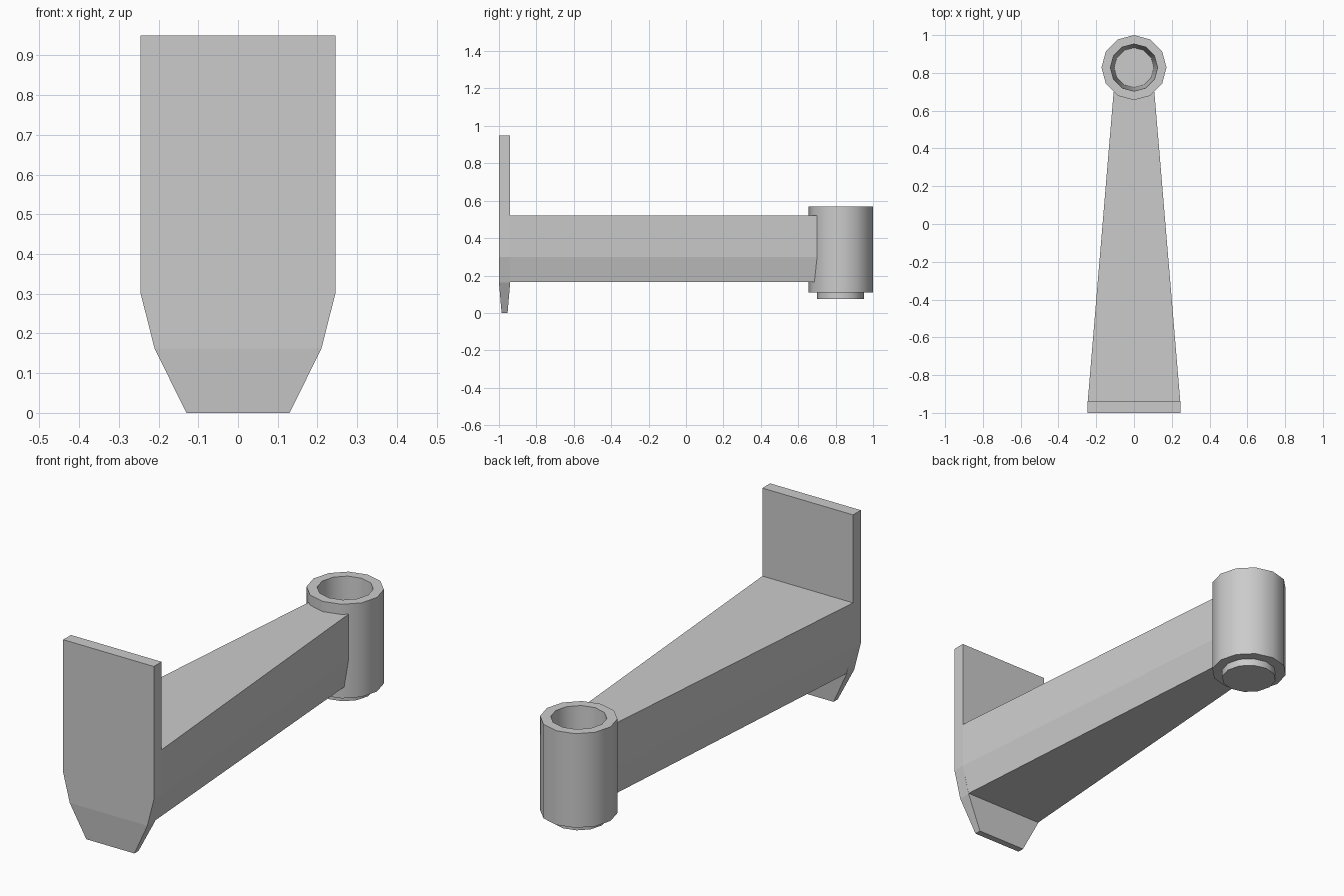
import bpy, bmesh
from math import sin, cos, tau

if "Cube" in bpy.data.objects:
    bpy.data.objects.remove(bpy.data.objects["Cube"])


def loft(name, rings, cap_start=True, cap_end=True, smooth=False):
    """Skin a list of equal-length closed rings."""
    bm = bmesh.new()
    loops = [[bm.verts.new(p) for p in ring] for ring in rings]
    n = len(loops[0])
    for a, b in zip(loops, loops[1:]):
        for i in range(n):
            j = (i + 1) % n
            bm.faces.new((a[i], a[j], b[j], b[i]))
    if cap_start:
        bm.faces.new(loops[0][::-1])
    if cap_end:
        bm.faces.new(loops[-1])
    bmesh.ops.recalc_face_normals(bm, faces=bm.faces)
    me = bpy.data.meshes.new(name)
    bm.to_mesh(me)
    bm.free()
    ob = bpy.data.objects.new(name, me)
    bpy.context.collection.objects.link(ob)
    if smooth:
        bpy.ops.object.select_all(action='DESELECT')
        ob.select_set(True)
        bpy.context.view_layer.objects.active = ob
        bpy.ops.object.shade_smooth_by_angle(angle=0.7)
    return ob


def turned(name, profile, cy, sides=12):
    """Revolve (radius, z) pairs about a vertical axis at y = cy."""
    return loft(name, [[(r * sin(tau * i / sides), cy + r * cos(tau * i / sides), z)
                        for i in range(sides)] for r, z in profile], smooth=True)


# Mounting plate: tapered foot at the bottom, rings stacked upward
def plate_ring(w, z, inset=0.0):
    y0, y1 = -1.0 + inset, -0.94 - inset
    return [(-w, y0, z), (w, y0, z), (w, y1, z), (-w, y1, z)]


loft("mounting_plate", [plate_ring(0.13, 0.0, 0.014), plate_ring(0.21, 0.162),
                        plate_ring(0.245, 0.30), plate_ring(0.245, 0.95)])

# Arm: section narrows towards the collar, open where it meets the plate
section = [(0.21, 0.165), (0.245, 0.30), (0.245, 0.52)]
section += [(-x, z) for x, z in reversed(section)]
loft("arm", [[(x * s, y, z) for x, z in section]
             for y, s in ((-0.94, 1.0), (0.70, 0.44))], cap_start=False)

# Collar: hollow socket open at the top
turned("socket_collar", [(0.172, 0.11), (0.172, 0.57), (0.125, 0.57), (0.105, 0.14)], 0.828)

# Small boss under the collar
turned("bottom_boss", [(0.125, 0.075), (0.125, 0.112)], 0.826)
